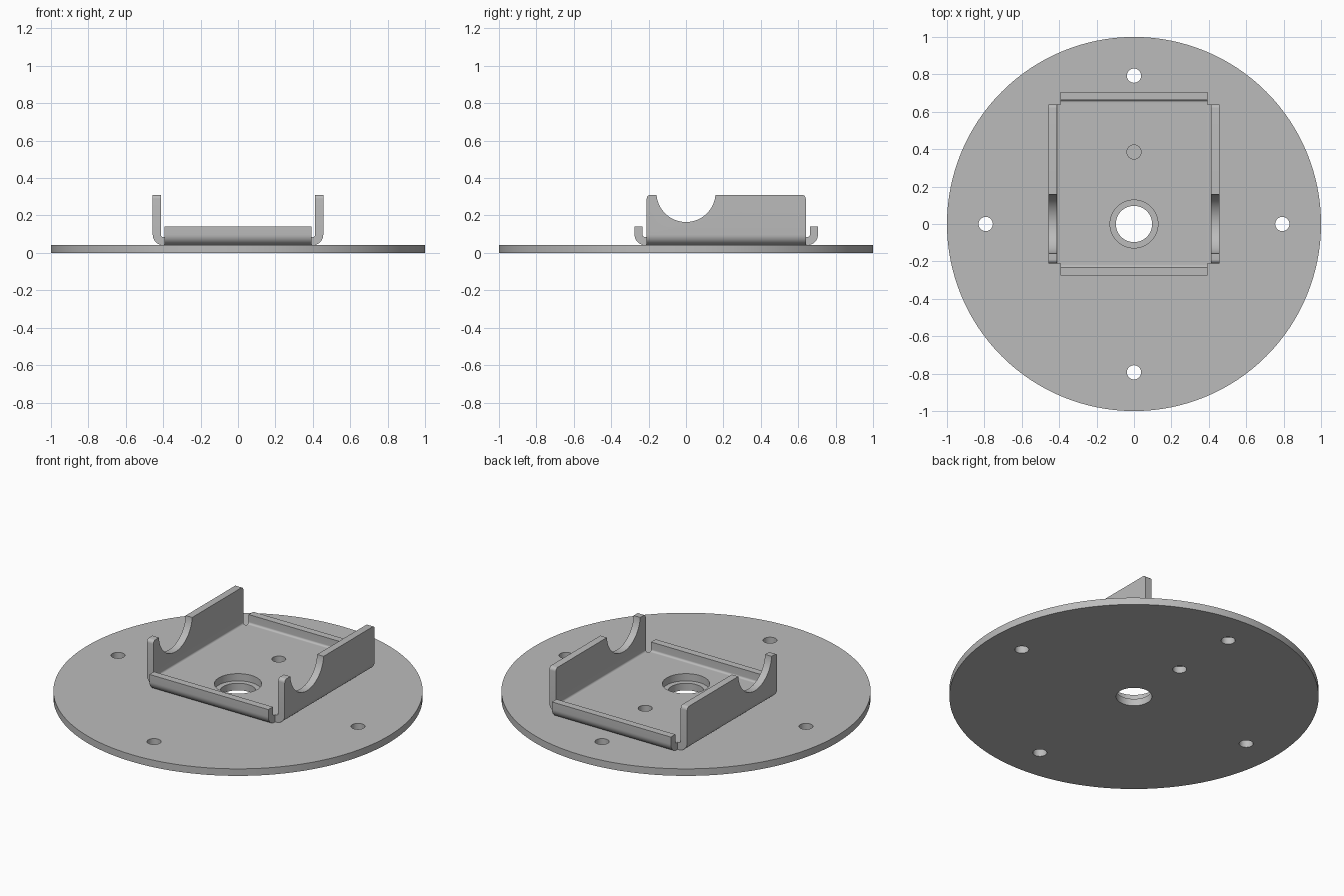
import bpy, bmesh
from math import cos, sin, pi
from mathutils import Vector

cube = bpy.data.objects.get("Cube")
if cube:
    bpy.data.objects.remove(cube, do_unlink=True)

grey = bpy.data.materials.new("plain grey metal")
grey.use_nodes = True
grey.diffuse_color = (0.5, 0.5, 0.5, 1)
grey.node_tree.nodes["Principled BSDF"].inputs["Base Color"].default_value = (0.5, 0.5, 0.5, 1)

BASE_T = 0.042       # base thickness
SHEET = 0.043        # bracket sheet thickness
BEND = 0.055         # outer bend radius
PIN = (0, 0.385)     # small locating hole


def cylinder(name, radius, loc, depth, rot=(0, 0, 0), sides=48):
    bpy.ops.mesh.primitive_cylinder_add(vertices=sides, radius=radius, depth=depth,
                                        location=loc, rotation=rot)
    ob = bpy.context.object
    ob.name = name
    ob.data.materials.append(grey)
    return ob


def combine(target, tool, operation):
    """Apply a boolean and discard the tool object."""
    mod = target.modifiers.new(operation.lower(), 'BOOLEAN')
    mod.operation, mod.solver, mod.object = operation, 'EXACT', tool
    bpy.context.view_layer.objects.active = target
    bpy.ops.object.modifier_apply(modifier=mod.name)
    bpy.data.objects.remove(tool, do_unlink=True)


def drill(target, x, y, radius, sides=48):
    combine(target, cylinder("drill", radius, (x, y, 0), 1, sides=sides), 'DIFFERENCE')


def smooth(ob):
    bpy.ops.object.select_all(action='DESELECT')
    ob.select_set(True)
    bpy.context.view_layer.objects.active = ob
    bpy.ops.object.shade_smooth_by_angle()


def channel(name, lo, hi, top, start, end, along, corner=0):
    """Bent U channel: section from lo to hi, extruded from start to end."""
    def bend(centre, radius, a0, a1, n=10):
        angles = [a0 + (a1 - a0) * i / n for i in range(n + 1)]
        return [(centre + radius * cos(a), BASE_T + BEND + radius * sin(a)) for a in angles]

    left, right, inner = lo + BEND, hi - BEND, BEND - SHEET
    profile = [(lo, top)] + bend(left, BEND, pi, 1.5 * pi) + bend(right, BEND, -pi / 2, 0)
    profile += [(hi, top), (hi - SHEET, top)]
    profile += bend(right, inner, 0, -pi / 2) + bend(left, inner, 1.5 * pi, pi)
    profile += [(lo + SHEET, top)]

    bm = bmesh.new()
    verts = [bm.verts.new((u, start, z) if along == 'y' else (start, u, z)) for u, z in profile]
    face = bm.faces.new(verts)
    extruded = bmesh.ops.extrude_face_region(bm, geom=[face])
    step = Vector((0, end - start, 0) if along == 'y' else (end - start, 0, 0))
    bmesh.ops.translate(bm, vec=step,
                        verts=[g for g in extruded["geom"] if isinstance(g, bmesh.types.BMVert)])
    bmesh.ops.recalc_face_normals(bm, faces=bm.faces)
    # Round the upper corners of the upright walls
    if corner:
        ends = [e for e in bm.edges
                if all(v.co.z > top - 0.001 for v in e.verts) and e.calc_length() < 0.1]
        bmesh.ops.bevel(bm, geom=ends, offset=corner, segments=6, profile=0.5, affect='EDGES')
    mesh = bpy.data.meshes.new(name)
    bm.to_mesh(mesh)
    bm.free()
    mesh.materials.append(grey)
    ob = bpy.data.objects.new(name, mesh)
    bpy.context.collection.objects.link(ob)
    return ob


# Round base with centre hole, four mounting holes and the locating hole
base = cylinder("round_base", 1, (0, 0, BASE_T / 2), BASE_T, sides=128)
drill(base, 0, 0, 0.097, 64)
for x, y in ((0.793, 0), (-0.793, 0), (0, 0.793), (0, -0.793), PIN):
    drill(base, x, y, 0.038)
smooth(base)

# Folded bracket: tall side walls joined with low front and back lips
bracket = channel("folded_bracket", -0.456, 0.456, 0.31, -0.21, 0.64, 'y', corner=0.02)
lips = channel("lips", -0.275, 0.705, 0.14, -0.393, 0.393, 'x')
combine(bracket, lips, 'UNION')
drill(bracket, 0, 0, 0.128, 64)
drill(bracket, *PIN, 0.038)

# Round saddle notches through both side walls
notch = cylinder("notch", 0.158, (0, 0, 0.323), 2, rot=(0, pi / 2, 0), sides=96)
combine(bracket, notch, 'DIFFERENCE')
smooth(bracket)

# Thin web closing the locating hole
web = cylinder("locating_hole_web", 0.038, (*PIN, BASE_T), 0.004)
smooth(web)
